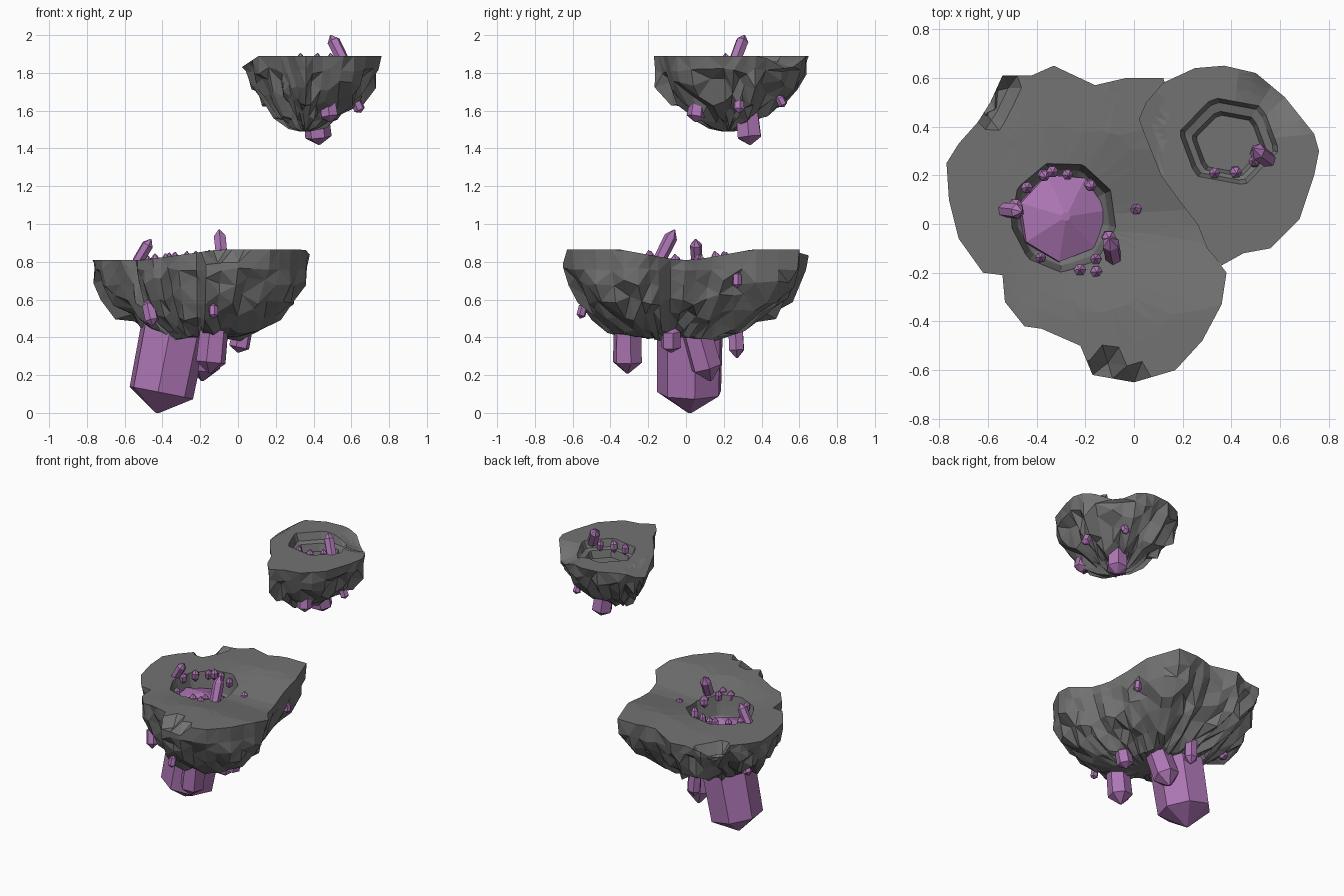
import bpy, bmesh, math, random
from mathutils import Vector

random.seed(7)
cube = bpy.data.objects.get("Cube")
if cube:
    bpy.data.objects.remove(cube)


def material(name, rgb):
    m = bpy.data.materials.new(name)
    m.use_nodes = True
    m.diffuse_color = (*rgb, 1)
    bsdf = m.node_tree.nodes["Principled BSDF"]
    bsdf.inputs["Base Color"].default_value = (*rgb, 1)
    bsdf.inputs["Roughness"].default_value = 0.9
    return m


ROCK = material("dark grey rock", (0.17, 0.17, 0.17))
CRYSTAL = material("purple crystal", (0.42, 0.18, 0.46))


def finish(name, bm, mat):
    bmesh.ops.recalc_face_normals(bm, faces=bm.faces)
    mesh = bpy.data.meshes.new(name)
    bm.to_mesh(mesh)
    bm.free()
    mesh.materials.append(mat)
    obj = bpy.data.objects.new(name, mesh)
    bpy.context.collection.objects.link(obj)
    return obj


def loft(bm, rings):
    """Skin a list of equal rings and close both ends with a fan."""
    loops = [[bm.verts.new(p) for p in ring] for ring in rings]
    n = len(loops[0])
    for a, b in zip(loops, loops[1:]):
        for i in range(n):
            j = (i + 1) % n
            bm.faces.new((a[i], a[j], b[j], b[i]))
    for loop in (loops[0], loops[-1]):
        mid = bm.verts.new(sum((v.co for v in loop), Vector()) / n)
        for i in range(n):
            bm.faces.new((loop[i], loop[(i + 1) % n], mid))


def polygon_radius(angle, sides):
    """Distance to the edge of a regular polygon of unit circumradius."""
    step = math.tau / sides
    return math.cos(step / 2) / math.cos(angle % step - step / 2)


def island(name, outline, top, under, levels, pit, pit_size, pit_sides, pit_levels, rough):
    """Rock bowl: rough tapering underside, calm top, sunken pit."""
    rim = []
    for a, b in zip(outline, outline[1:] + outline[:1]):
        a, b = Vector(a), Vector(b)
        rim += [a, a.lerp(b, random.uniform(0.4, 0.6))]
    centre, pit = Vector(under), Vector(pit)
    rings = []
    ridge = [random.uniform(-1, 1) for _ in rim]
    # underside, from the lowest level up to the rim
    for scale, z, amount in levels:
        ring = []
        for p, r in zip(rim, ridge):
            k = scale * (1 + rough * amount * (0.6 * r + random.uniform(-0.7, 0.7)))
            q = centre + (p - centre) * min(k, 1.0)
            ring.append((q.x, q.y, z + amount * rough * random.uniform(-0.3, 0.3)))
        rings.append(ring)
    # top surface, from the rim in to the pit edge
    edge = []
    for p in rim:
        d = (p - pit).normalized()
        d *= polygon_radius(math.atan2(d.y, d.x) + 0.2, pit_sides)
        edge.append(pit + Vector((d.x * pit_size[0], d.y * pit_size[1])))
    for t in (0, 0.14, 0.3, 0.6, 1):
        ring = [p.lerp(e, t) for p, e in zip(rim, edge)]
        rings.append([(q.x, q.y, top(q.x, q.y)) for q in ring])
    # pit walls and floor
    for scale, drop, shift in pit_levels:
        ring = [pit + (e - pit) * scale + Vector((0, shift)) for e in edge]
        rings.append([(q.x, q.y, top(*pit) - drop) for q in ring])
    bm = bmesh.new()
    loft(bm, rings)
    bmesh.ops.triangulate(bm, faces=bm.faces)
    return finish(name, bm, ROCK)


def crystal(name, base, tip, r, low=0.2, high=0.2, sides=6):
    """Faceted prism pointed at both ends, running from base to tip."""
    base, tip = Vector(base), Vector(tip)
    axis = tip - base
    turn = axis.to_track_quat('Z', 'Y')
    rings = []
    for t, k in ((0, 0.05), (low, 0.95), (1 - high, 1), (1, 0.1)):
        rings.append([base + axis * t + turn @ Vector((
            r * k * math.cos(math.tau * i / sides + 0.3),
            r * k * math.sin(math.tau * i / sides + 0.3), 0)) for i in range(sides)])
    bm = bmesh.new()
    loft(bm, rings)
    return finish(name, bm, CRYSTAL)


def clamp(v):
    return max(0.0, min(1.0, v))


# large lower island
def lower_top(x, y):
    z = 0.81 + 0.055 * clamp((x + 0.5) / 0.4) * clamp((abs(y) - 0.05) / 0.3)
    # broken ledges at the rim
    for cx, cy, size in ((-0.6, 0.52, 0.1), (-0.1, -0.67, 0.11)):
        if math.hypot(x - cx, y - cy) < size:
            z -= 0.07
    return z


LOWER = [(-.77, .25), (-.72, .33), (-.64, .42), (-.59, .5), (-.54, .61), (-.42, .61),
         (-.33, .65), (-.16, .57), (-.03, .6), (.12, .6), (.2, .37), (.22, .2),
         (.25, .06), (.29, -.08), (.38, -.2), (.36, -.33), (.28, -.48), (.17, -.6),
         (0, -.65), (-.17, -.62), (-.22, -.5), (-.38, -.43), (-.45, -.42),
         (-.53, -.32), (-.54, -.21), (-.62, -.2), (-.72, -.06), (-.76, .1)]
island("lower_island", LOWER, lower_top, (-.2, -.1),
       ((.15, .4, 0), (.38, .4, .6), (.56, .45, 1), (.72, .52, 1), (.85, .6, 1),
        (.94, .69, .8), (.99, .76, .3)),
       (-.29, .03), (.22, .23), 9, ((.95, .05, 0), (.88, .12, 0), (.5, .2, 0)), .11)


# small upper island, dipping at the left tip and the back corner
def upper_top(x, y):
    dip = clamp(1 - math.hypot(x - 0.6, y - 0.54) / 0.17)
    return 1.89 - 0.06 * clamp((0.11 - x) / 0.09) - 0.08 * dip


UPPER = [(.02, .43), (.05, .35), (.11, .2), (.19, .09), (.26, 0), (.3, -.1), (.36, -.17),
         (.45, -.12), (.56, -.1), (.68, .02), (.74, .2), (.76, .3), (.74, .37),
         (.62, .52), (.5, .62), (.37, .65), (.25, .64), (.12, .58), (.05, .5)]
island("upper_island", UPPER, upper_top, (.35, .22),
       ((.08, 1.49, 0), (.28, 1.53, .7), (.5, 1.59, 1), (.7, 1.66, 1),
        (.86, 1.74, 1), (.95, 1.81, .5)),
       (.39, .34), (.21, .19), 6,
       ((.9, .05, 0), (.75, .06, -.01), (.66, .11, -.01), (.3, .11, -.01)), .13)

# main crystal running through the lower island, with hanging ones around it
crystal("main_crystal", (-.43, .02, 0), (-.28, .03, .76), .185, .14, .08, 7)
HANGING = [
    ((-.14, .03, .52), (-.19, .13, .17), .085),
    ((-.12, -.31, .5), (-.15, -.31, .21), .08),
    ((-.26, .26, .5), (-.25, .27, .29), .045),
    ((.03, -.08, .46), (0, -.08, .32), .055),
    ((.19, .27, .75), (.2, .27, .66), .025),
    ((-.13, -.54, .58), (-.13, -.56, .5), .025),
    ((-.48, -.28, .6), (-.45, -.32, .46), .038),
    ((-.57, .16, .58), (-.62, .18, .5), .03),
    ((.41, .32, 1.62), (.43, .34, 1.42), .07),
    ((.47, .07, 1.68), (.49, .05, 1.54), .05),
    ((.62, .28, 1.66), (.65, .28, 1.59), .03),
    ((.5, .49, 1.68), (.5, .52, 1.62), .025)]
for i, (base, tip, r) in enumerate(HANGING):
    crystal(f"hanging_crystal_{i + 1}", base, tip, r)

# tall crystals standing at the pit edges
TALL = [((-.55, .06, .77), (-.46, .05, .92), .032),
        ((-.08, -.16, .77), (-.1, -.06, .97), .036),
        ((.57, .25, 1.84), (.49, .31, 2.0), .035)]
for i, (base, tip, r) in enumerate(TALL):
    crystal(f"tall_crystal_{i + 1}", base, tip, r)

# small crystals scattered round both pits
SMALL = [(-.49, .08), (-.44, .15), (-.38, .21), (-.34, .22), (-.28, .21), (-.19, .17),
         (.02, .05), (-.38, -.14), (-.22, -.19), (-.16, -.19), (-.15, -.15), (-.11, -.05),
         (.33, .21), (.41, .22), (.5, .25)]
for i, (x, y) in enumerate(SMALL):
    z = 1.87 if x > 0.3 else lower_top(x, y) - 0.005
    lean = random.uniform(-.02, .02)
    crystal(f"small_crystal_{i + 1}", (x, y, z - .05), (x + lean, y - lean, z + .035),
            random.uniform(.022, .03), .3, .3)
